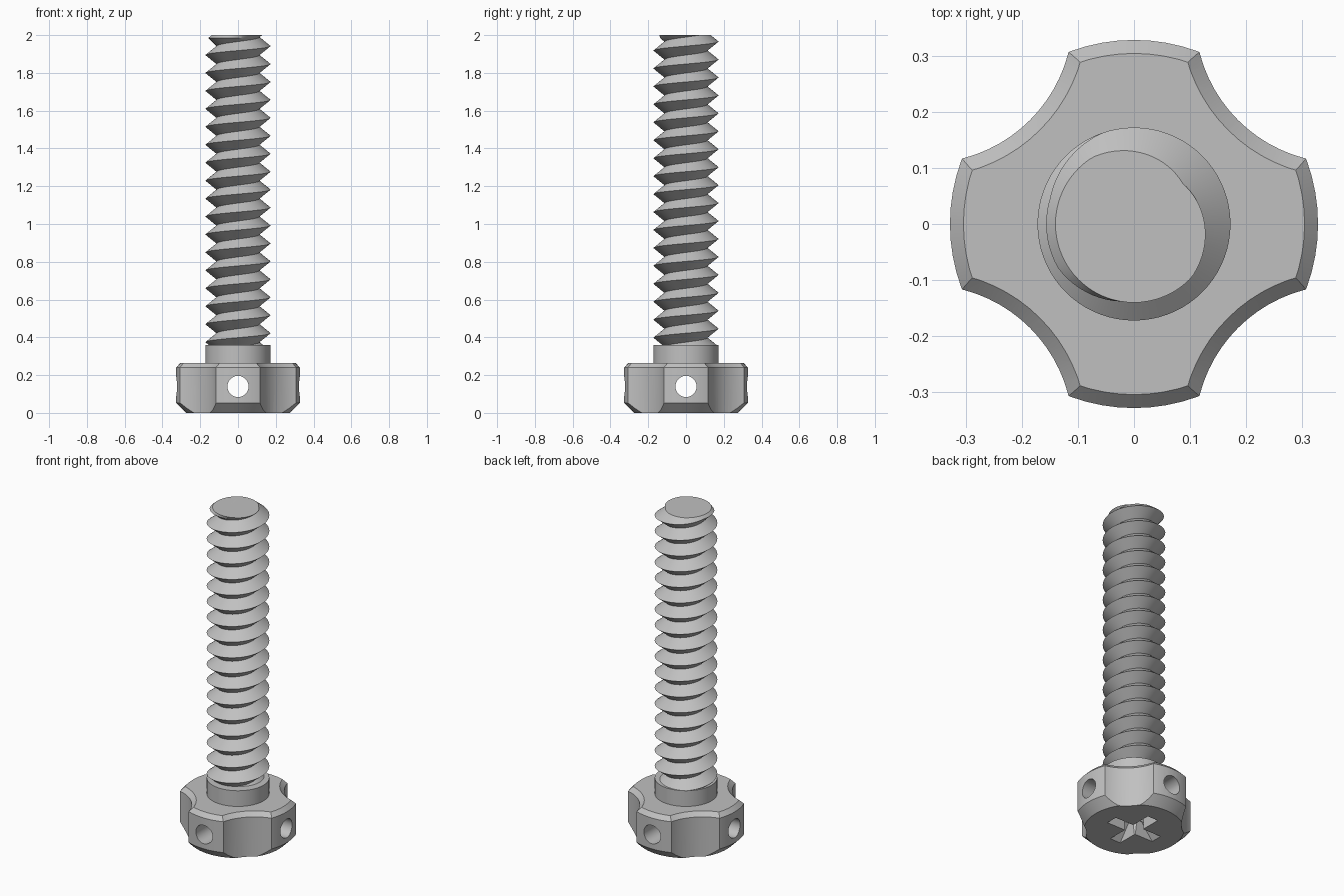
import bpy, bmesh, math
from mathutils import Matrix, Vector

if "Cube" in bpy.data.objects:
    bpy.data.objects.remove(bpy.data.objects["Cube"])

TOP, HEAD_TOP, COLLAR_TOP = 2.0, 0.265, 0.36
BORE, MAJOR, MINOR, PITCH = 0.053, 0.172, 0.113, 0.095
SEGMENTS = 72

steel = bpy.data.materials.new("plain grey")
steel.use_nodes = True
grey = (0.53, 0.53, 0.53, 1)
steel.diffuse_color = grey
steel.node_tree.nodes["Principled BSDF"].inputs["Base Color"].default_value = grey


def finish(name, bm):
    """Turn a bmesh into a named object."""
    mesh = bpy.data.meshes.new(name)
    bmesh.ops.recalc_face_normals(bm, faces=bm.faces)
    bm.to_mesh(mesh)
    bm.free()
    obj = bpy.data.objects.new(name, mesh)
    bpy.context.collection.objects.link(obj)
    mesh.materials.append(steel)
    return obj


def lathe(name, profile, matrix=Matrix()):
    """Revolve (radius, height) points around z into a closed solid."""
    bm = bmesh.new()
    verts = [bm.verts.new((r, 0, z)) for r, z in profile]
    edges = [bm.edges.new(pair) for pair in zip(verts, verts[1:])]
    bmesh.ops.spin(bm, geom=verts + edges, cent=(0, 0, 0), axis=(0, 0, 1),
                   angle=math.tau, steps=SEGMENTS)
    bmesh.ops.remove_doubles(bm, verts=bm.verts, dist=1e-5)
    bm.transform(matrix)
    return finish(name, bm)


def rod(name, radius, low, high, matrix=Matrix()):
    return lathe(name, [(0, low), (radius, low), (radius, high), (0, high)], matrix)


def tapered_slot(name, matrix):
    """One wing pair of the cross recess, narrowing upward."""
    bm = bmesh.new()
    bmesh.ops.create_cube(bm, size=2)
    for v in bm.verts:
        deep = v.co.z > 0
        v.co = Vector((v.co.x * (0.07 if deep else 0.165),
                       v.co.y * (0.028 if deep else 0.036),
                       0.1 if deep else -0.005))
    bm.transform(matrix)
    return finish(name, bm)


def cut(target, cutters):
    for cutter in cutters:
        cutter.hide_render = True
        mod = target.modifiers.new("cut", 'BOOLEAN')
        mod.operation, mod.solver, mod.object = 'DIFFERENCE', 'EXACT', cutter
        bpy.context.view_layer.objects.active = target
        bpy.ops.object.modifier_apply(modifier=mod.name)
        bpy.data.objects.remove(cutter)


# Head with its collar
head = lathe("head", [(0, 0), (0.275, 0), (0.328, 0.053), (0.328, 0.24),
                      (0.304, HEAD_TOP), (MAJOR, HEAD_TOP),
                      (MAJOR, COLLAR_TOP), (0, COLLAR_TOP)])

# Four scallops, flared at the top to chamfer the rim
cutters = []
for i in range(4):
    place = Matrix.Rotation(math.radians(45 + 90 * i), 4, 'Z') @ Matrix.Translation((0.523, 0, 0))
    cutters.append(lathe("scallop_cutter", [(0, -0.05), (0.261, -0.05), (0.261, 0.24),
                                            (0.296, 0.275), (0, 0.275)], place))

# Cross holes, central bore and drive recess
lift = Matrix.Translation((0, 0, 0.14))
for axis in 'XY':
    cutters.append(rod("cross_hole_cutter", 0.056, -0.5, 0.5,
                       lift @ Matrix.Rotation(math.pi / 2, 4, axis)))
cutters.append(rod("bore_cutter", BORE, -0.1, 0.5))
for angle in (0, math.pi / 2):
    cutters.append(tapered_slot("recess_cutter", Matrix.Rotation(angle, 4, 'Z')))
cut(head, cutters)

# Threaded shaft: a helical strip alternating between root and crest
bm = bmesh.new()
crest_at_zero = 1.942
start = crest_at_zero - 19 * PITCH
rows = 2 * 22
grid = []
for k in range(rows):
    radius = MINOR if k % 2 else MAJOR
    row = []
    for a in range(SEGMENTS):
        t = math.tau * a / SEGMENTS
        z = start + PITCH * (k / 2 + a / SEGMENTS)
        row.append(bm.verts.new((radius * math.cos(t), radius * math.sin(t), z)))
    grid.append(row)


def thread_vert(k, a):
    """The column after the last joins the first one a full pitch up."""
    return grid[k][a] if a < SEGMENTS else grid[k + 2][0]


for k in range(rows - 3):
    for a in range(SEGMENTS):
        bm.faces.new((thread_vert(k, a), thread_vert(k, a + 1),
                      thread_vert(k + 1, a + 1), thread_vert(k + 1, a)))


def slice_at(z, **clear):
    bmesh.ops.bisect_plane(bm, geom=bm.verts[:] + bm.edges[:] + bm.faces[:], dist=1e-6,
                           plane_co=(0, 0, z), plane_no=(0, 0, 1), **clear)


slice_at(COLLAR_TOP - 0.004, clear_inner=True)
slice_at(TOP, clear_outer=True)
slice_at(TOP - 0.015)

# Ease the thread at its tip
for v in bm.verts:
    r = v.co.xy.length
    limit = 0.14 + 1.1 * (TOP - v.co.z)
    if r > limit:
        v.co.xy *= limit / r

# Bore wall and the flat ring closing the tip
rings = [[bm.verts.new((BORE * math.cos(math.tau * a / SEGMENTS),
                        BORE * math.sin(math.tau * a / SEGMENTS), z))
          for a in range(SEGMENTS)] for z in (COLLAR_TOP - 0.004, TOP)]
for a in range(SEGMENTS):
    b = (a + 1) % SEGMENTS
    bm.faces.new((rings[0][a], rings[0][b], rings[1][b], rings[1][a]))
for height in (COLLAR_TOP - 0.004, TOP):
    rim = [e for e in bm.edges if e.is_boundary
           and all(abs(v.co.z - height) < 1e-4 for v in e.verts)]
    bmesh.ops.bridge_loops(bm, edges=rim)
shaft = finish("threaded_shaft", bm)

# Smooth round surfaces, crisp edges
for obj in (head, shaft):
    bpy.ops.object.select_all(action='DESELECT')
    obj.select_set(True)
    bpy.context.view_layer.objects.active = obj
    bpy.ops.object.shade_smooth_by_angle(angle=math.radians(28))
